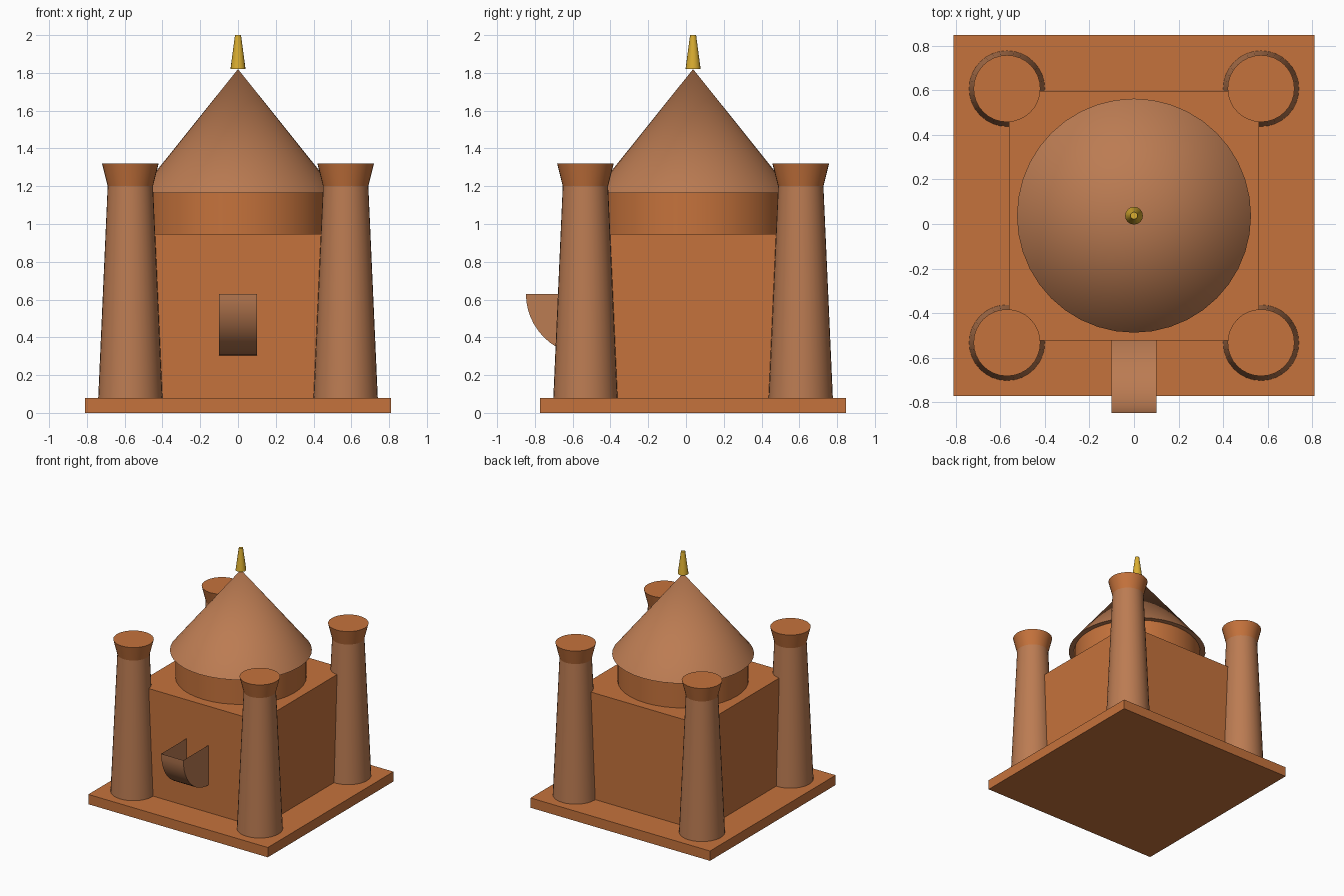
import bpy, bmesh, math

if "Cube" in bpy.data.objects:
    bpy.data.objects.remove(bpy.data.objects["Cube"])

CY = 0.0375  # building centre; the front bowl sticks out toward -y


def material(name, rgb):
    m = bpy.data.materials.new(name)
    m.diffuse_color = (*rgb, 1)
    m.use_nodes = True
    m.node_tree.nodes["Principled BSDF"].inputs["Base Color"].default_value = m.diffuse_color
    return m


TERRACOTTA = material("terracotta", (0.56, 0.17, 0.045))
SANDSTONE = material("sandstone", (0.50, 0.20, 0.085))
GOLD = material("gold", (0.70, 0.42, 0.03))


def box(name, half, z0, z1, mat):
    bpy.ops.mesh.primitive_cube_add(size=1, location=(0, CY, (z0 + z1) / 2))
    ob = bpy.context.object
    ob.scale = (2 * half, 2 * half, z1 - z0)
    bpy.ops.object.transform_apply(location=False, rotation=False, scale=True)
    ob.name = name
    ob.data.materials.append(mat)


def cone(name, x, y, z0, z1, r0, r1, mat, sides=32):
    bpy.ops.mesh.primitive_cone_add(vertices=sides, radius1=r0, radius2=r1,
                                    depth=z1 - z0, location=(x, y, (z0 + z1) / 2))
    ob = bpy.context.object
    ob.name = name
    ob.data.materials.append(mat)
    bpy.ops.object.shade_smooth_by_angle(angle=math.radians(35))


# Plinth and main hall
box("plinth", 0.81, 0, 0.08, TERRACOTTA)
box("hall", 0.56, 0.08, 0.947, TERRACOTTA)

# Drum, conical roof and finial
cone("drum", 0, CY, 0.947, 1.165, 0.485, 0.485, TERRACOTTA, 40)
cone("roof", 0, CY, 1.165, 1.82, 0.525, 0, SANDSTONE, 40)
cone("finial", 0, CY, 1.82, 2.0, 0.04, 0.016, GOLD, 16)

# Four corner towers with flared caps
for sx, side in ((-1, "left"), (1, "right")):
    for sy, end in ((-1, "front"), (1, "back")):
        x, y = sx * 0.57, CY + sy * 0.57
        cone(f"tower_{end}_{side}", x, y, 0.08, 1.2, 0.17, 0.12, SANDSTONE)
        cone(f"tower_cap_{end}_{side}", x, y, 1.2, 1.32, 0.12, 0.15, TERRACOTTA)

# Open-topped half-cylinder bowl on the front wall, with half-disc ends
bm = bmesh.new()
R, N = 0.325, 24
rows = []
for x in (-0.1, 0.1):
    rows.append([bm.verts.new((x, CY - 0.56 - R * math.cos(math.pi * i / N),
                               0.63 - R * math.sin(math.pi * i / N)))
                 for i in range(N + 1)])
left, right = rows
for i in range(N):
    bm.faces.new((left[i], left[i + 1], right[i + 1], right[i]))
bm.faces.new(left[::-1])
bm.faces.new(right)
bmesh.ops.recalc_face_normals(bm, faces=bm.faces)
# Keep the outside of the shell facing outward
bm.normal_update()
if max(bm.faces, key=lambda f: f.calc_center_median().x).normal.x < 0:
    bmesh.ops.reverse_faces(bm, faces=bm.faces)
mesh = bpy.data.meshes.new("front_bowl")
bm.to_mesh(mesh)
bm.free()
bowl = bpy.data.objects.new("front_bowl", mesh)
bpy.context.collection.objects.link(bowl)
mesh.materials.append(SANDSTONE)
bpy.ops.object.select_all(action='DESELECT')
bowl.select_set(True)
bpy.context.view_layer.objects.active = bowl
bpy.ops.object.shade_smooth_by_angle(angle=math.radians(35))
